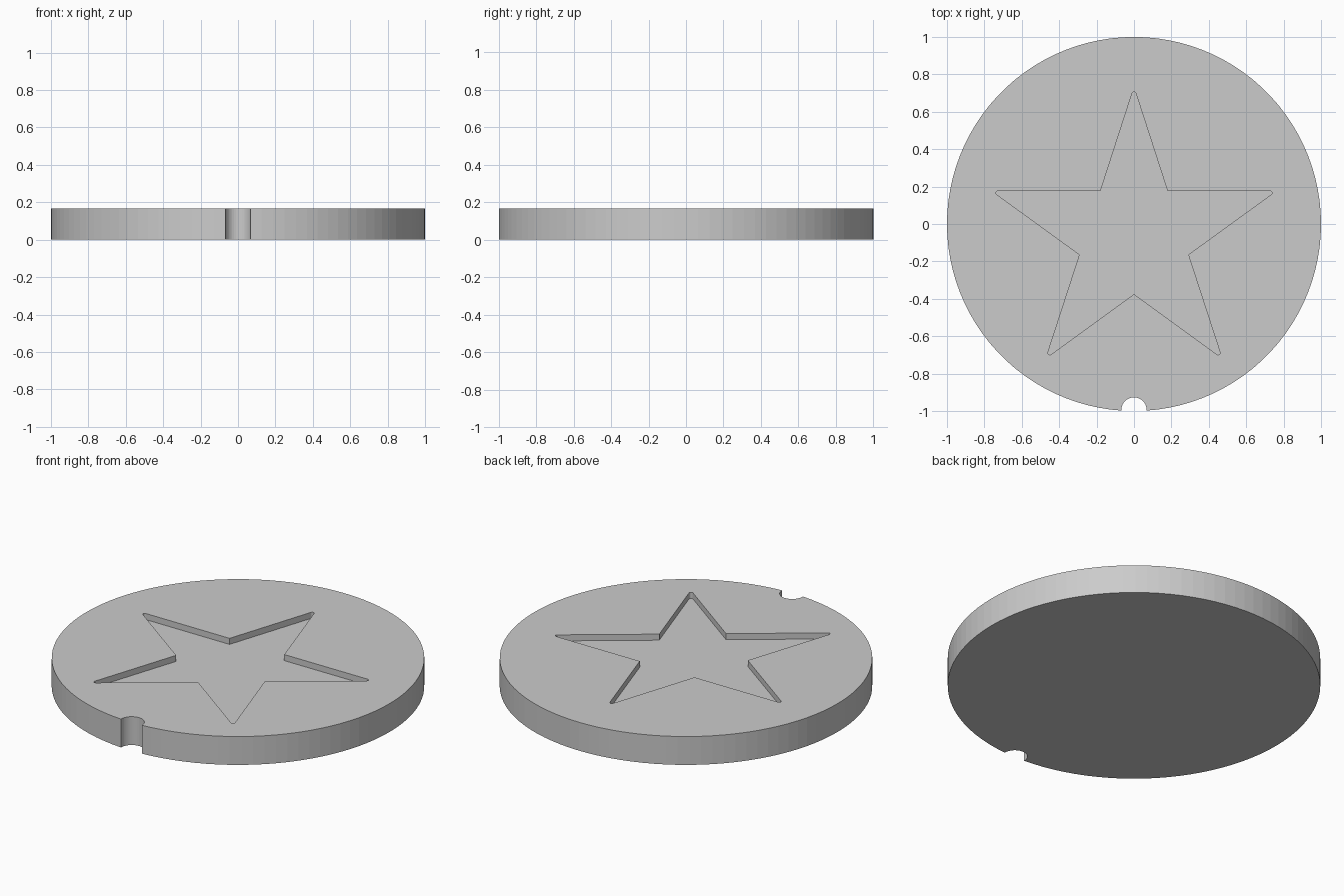
import bpy
import bmesh
from math import sin, cos, pi, radians

if "Cube" in bpy.data.objects:
    bpy.data.objects.remove(bpy.data.objects["Cube"])

HEIGHT = 0.168
RECESS = 0.036
STAR_Y = -0.07
INNER_R = 0.305
OUTER_R = 0.80
TIP_R = 0.011

grey = bpy.data.materials.new("plain grey")
grey.use_nodes = True
grey.diffuse_color = (0.6, 0.6, 0.6, 1)
grey.node_tree.nodes["Principled BSDF"].inputs["Base Color"].default_value = (0.6, 0.6, 0.6, 1)


def arc(cx, cy, radius, start, end, steps):
    """Points along a circular arc, both ends included."""
    angles = [start + (end - start) * i / steps for i in range(steps + 1)]
    return [(cx + radius * cos(a), cy + radius * sin(a)) for a in angles]


def prism(name, outline, bottom, top):
    """Solid made by raising a flat outline."""
    bm = bmesh.new()
    face = bm.faces.new([bm.verts.new((x, y, bottom)) for x, y in outline])
    raised = bmesh.ops.extrude_face_region(bm, geom=[face])["geom"]
    for v in raised:
        if isinstance(v, bmesh.types.BMVert):
            v.co.z = top
    bmesh.ops.recalc_face_normals(bm, faces=bm.faces)
    mesh = bpy.data.meshes.new(name)
    bm.to_mesh(mesh)
    bm.free()
    mesh.materials.append(grey)
    obj = bpy.data.objects.new(name, mesh)
    bpy.context.collection.objects.link(obj)
    return obj


def cut(target, cutter):
    """Subtract the cutter from the target, then remove it."""
    cutter.hide_render = True
    mod = target.modifiers.new("cut", 'BOOLEAN')
    mod.operation = 'DIFFERENCE'
    mod.solver = 'EXACT'
    mod.object = cutter
    bpy.context.view_layer.objects.active = target
    bpy.ops.object.modifier_apply(modifier=mod.name)
    bpy.data.objects.remove(cutter)


# Round body
disc = prism("round_disc", arc(0, 0, 1, 0, 2 * pi, 100)[:-1], 0, HEIGHT)

# Star recess with slightly rounded tips
star = []
tip_centre = OUTER_R - TIP_R / sin(radians(18))
for k in range(5):
    a = radians(90 + 72 * k)
    half = radians(72)
    star += arc(tip_centre * cos(a), STAR_Y + tip_centre * sin(a), TIP_R, a - half, a + half, 6)
    b = a + radians(36)
    star.append((INNER_R * cos(b), STAR_Y + INNER_R * sin(b)))
cut(disc, prism("star_cutter", star, HEIGHT - RECESS, HEIGHT + 0.1))

# Round notch through the front rim
cut(disc, prism("notch_cutter", arc(0, -0.995, 0.068, 0, 2 * pi, 40)[:-1], -0.1, HEIGHT + 0.1))
